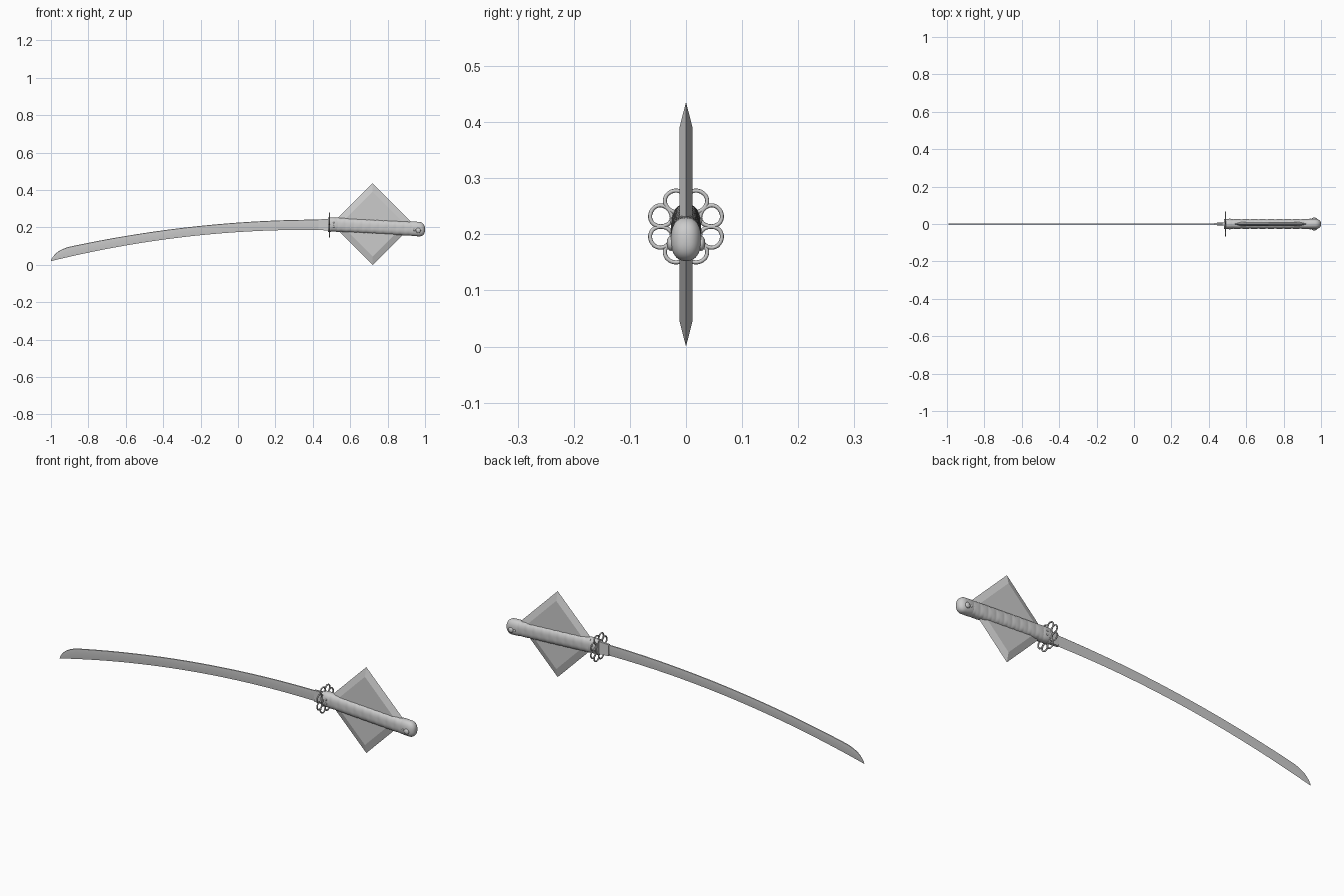
import bpy, bmesh, math
from math import sin, cos, pi

if "Cube" in bpy.data.objects:
    bpy.data.objects.remove(bpy.data.objects["Cube"])

GX, GZ = 0.489, 0.214          # guard centre


def finish(name, bm, smooth=40):
    bmesh.ops.recalc_face_normals(bm, faces=bm.faces)
    me = bpy.data.meshes.new(name)
    bm.to_mesh(me)
    bm.free()
    ob = bpy.data.objects.new(name, me)
    bpy.context.collection.objects.link(ob)
    if smooth:
        bpy.ops.object.select_all(action='DESELECT')
        ob.select_set(True)
        bpy.context.view_layer.objects.active = ob
        bpy.ops.object.shade_smooth_by_angle(angle=math.radians(smooth))
    return ob


def skin(name, rings, smooth=40):
    """Join closed rings of points into a capped tube."""
    bm = bmesh.new()
    loops = [[bm.verts.new(p) for p in r] for r in rings]
    n = len(loops[0])
    for a, b in zip(loops, loops[1:]):
        for i in range(n):
            j = (i + 1) % n
            bm.faces.new((a[i], a[j], b[j], b[i]))
    bm.faces.new(loops[0])
    bm.faces.new(loops[-1])
    return finish(name, bm, smooth)


def oval(x, zc, ry, rz, n=32, bump=None):
    pts = []
    for i in range(n):
        a = 2 * pi * i / n
        c, s = cos(a), sin(a)
        k = 1 + (bump(x, a) if bump else 0)
        y = math.copysign(abs(c) ** 0.85, c) * ry * k
        z = math.copysign(abs(s) ** 0.85, s) * rz * k
        pts.append((x, y, zc + z))
    return pts


def axis_z(x):                 # sloping centre line of the handle
    return 0.217 - 0.054 * (x - 0.49)


# blade: back, shoulder and cutting edge following the curve
def back(x):
    return 0.242 - 0.0795 * (x - 0.45) ** 2


def edge(x):
    return 0.187 - 0.0903 * (x - 0.36) ** 2


tip = [(-0.998, 0.030), (-0.990, 0.043), (-0.978, 0.057),
       (-0.962, 0.071), (-0.940, 0.083), (-0.910, back(-0.91))]
stations = [(x, z) for x, z in tip]
stations += [(x, back(x)) for x in [-0.91 + 1.4 * i / 36 for i in range(1, 37)]]
rings = [[(-1, 0.0002 * y, 0.020 + 0.0005 * z) for y, z in
          ((0, 0), (1, 1), (1, 2), (0, 3), (-1, 2), (-1, 1))]]
for x, top in stations:
    bot = edge(x)
    h = top - bot
    t = 0.0035 * min(1, h / 0.05)
    rings.append([(x, 0, bot), (x, t, bot + 0.6 * h), (x, 0.7 * t, top - 0.04 * h),
                  (x, 0, top), (x, -0.7 * t, top - 0.04 * h), (x, -t, bot + 0.6 * h)])
skin("blade", rings, 20)

# blade collar
skin("blade_collar", [[(x, -w, lo), (x, w, lo), (x, 0.8 * w, hi), (x, -0.8 * w, hi)]
                      for x, w, lo, hi in ((0.43, 0.006, 0.186, 0.243),
                                           (0.489, 0.009, 0.184, 0.246))], 0)

# openwork guard: eight petals of round bar
cu = bpy.data.curves.new("guard_petals", 'CURVE')
cu.dimensions = '3D'
cu.bevel_depth = 0.0036
cu.bevel_resolution = 2
for k in range(8):
    a = pi / 8 + k * pi / 4
    sp = cu.splines.new('POLY')
    sp.points.add(23)
    sp.use_cyclic_u = True
    for i, p in enumerate(sp.points):
        t = 2 * pi * i / 24
        r = 0.048 + 0.0195 * cos(t)
        w = 0.0185 * sin(t) * (1 + 0.12 * cos(t))
        p.co = (GX, r * cos(a) - w * sin(a), GZ + r * sin(a) + w * cos(a), 1)
guard = bpy.data.objects.new("guard_petals", cu)
bpy.context.collection.objects.link(guard)
bpy.ops.object.select_all(action='DESELECT')
guard.select_set(True)
bpy.context.view_layer.objects.active = guard
bpy.ops.object.convert(target='MESH')
bpy.ops.object.shade_smooth_by_angle(angle=math.radians(50))

# solid oval at the heart of the guard
skin("guard_washer", [oval(x, 0.215, 0.027, 0.038) for x in (0.482, 0.497)])

# handle ferrule next to the guard
skin("handle_ferrule", [oval(x, axis_z(x), 0.0265 * s, 0.0375 * s)
                        for x, s in ((0.493, 0.97), (0.497, 1), (0.528, 1), (0.532, 0.96))])


# wrapped grip with crossing cord ridges
def cord(x, a):
    u = (x - 0.53) / 0.045 * pi
    return 0.07 * max(abs(sin(u + a)), abs(sin(u - a))) - 0.05


skin("wrapped_grip", [oval(x, axis_z(x), 0.026, 0.0375, 40, cord)
                      for x in [0.525 + 0.415 * i / 110 for i in range(111)]], 60)

# rounded pommel cap
cap = [(0.925, 0.97), (0.93, 1.03), (0.968, 1.03)]
cap += [(0.968 + 0.032 * sin(t), 1.03 * cos(t) ** 0.8)
        for t in [pi / 2 * i / 9 for i in range(1, 9)]]
cap += [(1.0, 0.06)]
skin("pommel_cap", [oval(x, axis_z(x), 0.0262 * s, 0.0376 * s) for x, s in cap], 60)


# round studs on both sides of pommel and ferrule
def stud(name, x, y, z, r, depth):
    bm = bmesh.new()
    bmesh.ops.create_uvsphere(bm, u_segments=16, v_segments=8, radius=1)
    for v in bm.verts:
        v.co = (x + v.co.x * r, y + v.co.y * depth, z + v.co.z * r)
    finish(name, bm, 60)


for side, label in ((-1, "front"), (1, "back")):
    stud("pommel_stud_" + label, 0.964, side * 0.027, 0.184, 0.0135, 0.0075)
    stud("pommel_small_stud_" + label, 0.943, side * 0.0255, 0.187, 0.006, 0.005)
    for z in (0.205, 0.224):
        stud("ferrule_stud_" + label, 0.512, side * 0.026, z, 0.005, 0.003)

# diamond plate with wide bevels running to a sharp rim
bm = bmesh.new()


def diamond(r, y):
    return [bm.verts.new((0.72 + r * cos(k * pi / 2), y, 0.218 + r * sin(k * pi / 2)))
            for k in range(4)]


front, rim, rear = diamond(0.173, -0.0115), diamond(0.218, 0), diamond(0.173, 0.0115)
for a, b in ((front, rim), (rim, rear)):
    for i in range(4):
        j = (i + 1) % 4
        bm.faces.new((a[i], a[j], b[j], b[i]))
bm.faces.new(front)
bm.faces.new(rear)
finish("diamond_plate", bm, 0)
